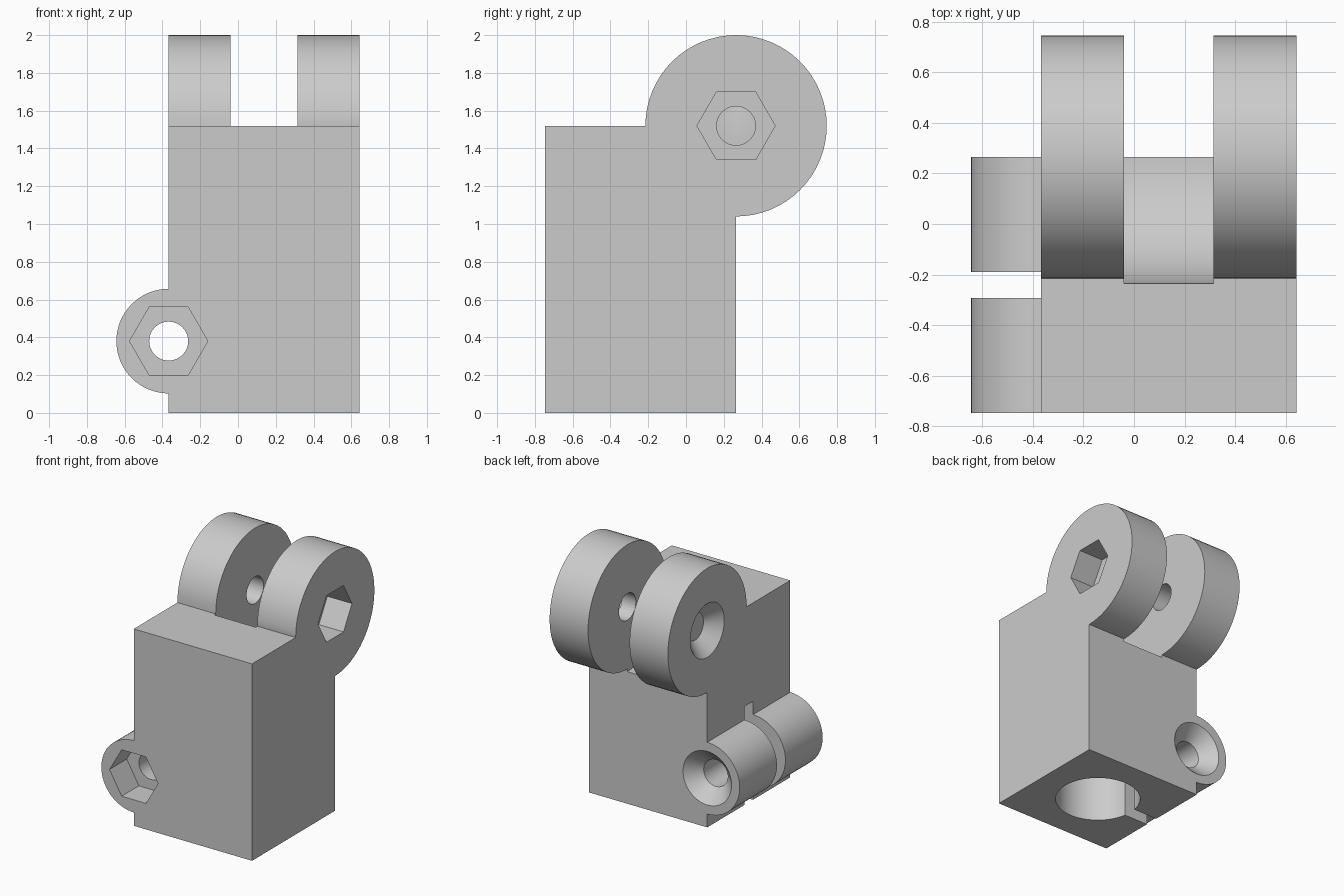
import bpy
import math
from mathutils import Matrix, Vector

cube = bpy.data.objects.get("Cube")
if cube:
    bpy.data.objects.remove(cube, do_unlink=True)

# Main dimensions
LEFT, RIGHT = 0.643, -0.367
FRONT, BACK = -0.747, 0.265
TOP = 1.52
BORE_DEPTH = 0.76
HINGE = Vector((0, BACK, TOP))
CLAMP = Vector((RIGHT, 0, BORE_DEPTH / 2))
BOLT_R, HEAD_R, NUT_DEPTH = 0.103, 0.207, 0.21
GAP = (-0.04, 0.315)

grey = bpy.data.materials.new("plain grey")
grey.use_nodes = True
colour = (0.6, 0.6, 0.6, 1)
grey.diffuse_color = colour
grey.node_tree.nodes["Principled BSDF"].inputs["Base Color"].default_value = colour


def box(name, low, high):
    low, high = Vector(low), Vector(high)
    bpy.ops.mesh.primitive_cube_add(size=1, location=(low + high) / 2)
    ob = bpy.context.object
    ob.name = name
    ob.data.transform(Matrix.Diagonal((*(high - low), 1)))
    return ob


def rod(name, axis, centre, start, end, r1, r2=None, sides=64, turn=0):
    """Cylinder or cone along an axis, between two positions on that axis."""
    bpy.ops.mesh.primitive_cone_add(vertices=sides, radius1=r1, depth=abs(end - start),
                                    radius2=r1 if r2 is None else r2)
    ob = bpy.context.object
    ob.name = name
    direction = Vector([float(a == axis) for a in "xyz"])
    aim = (direction * (end - start)).to_track_quat("Z", "Y").to_matrix().to_4x4()
    ob.data.transform(aim @ Matrix.Rotation(turn, 4, "Z"))
    ob.location = centre
    ob.location["xyz".index(axis)] = (start + end) / 2
    return ob


def combine(target, other, operation):
    mod = target.modifiers.new(operation, "BOOLEAN")
    mod.object, mod.operation, mod.solver = other, operation, "EXACT"
    bpy.context.view_layer.objects.active = target
    bpy.ops.object.modifier_apply(modifier=mod.name)
    bpy.data.objects.remove(other, do_unlink=True)


def cut_bolt(target, axis, centre, nut_end, head_end, turn):
    """Through hole with a hexagonal nut pocket and a countersink."""
    way = 1 if head_end > nut_end else -1
    over = 0.05 * way
    combine(target, rod("bolt_hole", axis, centre, nut_end - over, head_end + over, BOLT_R),
            "DIFFERENCE")
    combine(target, rod("nut_pocket", axis, centre, nut_end - over, nut_end + NUT_DEPTH * way,
                        HEAD_R, sides=6, turn=turn), "DIFFERENCE")
    sink = HEAD_R - BOLT_R
    combine(target, rod("countersink", axis, centre, head_end - sink * way, head_end + over,
                        BOLT_R, HEAD_R + abs(over)), "DIFFERENCE")


# Block with the knuckle and the clamp lug merged into it
body = box("hinge_block", (RIGHT, FRONT, 0), (LEFT, BACK, TOP))
combine(body, rod("knuckle", "x", HINGE, RIGHT, LEFT, 0.48), "UNION")
combine(body, rod("clamp_lug", "y", CLAMP, FRONT, BACK, 0.277), "UNION")

# Clearance between the two knuckles
combine(body, rod("knuckle_gap", "x", HINGE, *GAP, 0.5), "DIFFERENCE")

# Socket in the base and the slit that lets it clamp
middle = Vector(((LEFT + RIGHT) / 2, (FRONT + BACK) / 2, 0))
combine(body, rod("socket", "z", middle, -0.1, BORE_DEPTH, 0.304), "DIFFERENCE")
combine(body, box("slit", (-0.8, middle.y - 0.052, -0.1),
                  (middle.x, middle.y + 0.052, BORE_DEPTH)), "DIFFERENCE")

# Bolts through the knuckles and the clamp
cut_bolt(body, "x", HINGE, LEFT, RIGHT, math.pi / 2)
cut_bolt(body, "y", CLAMP, FRONT, BACK, math.pi / 2)

# Finish
body.data.materials.clear()
body.data.materials.append(grey)
bpy.ops.object.select_all(action="DESELECT")
body.select_set(True)
bpy.context.view_layer.objects.active = body
bpy.ops.object.shade_smooth_by_angle(angle=math.radians(20))
